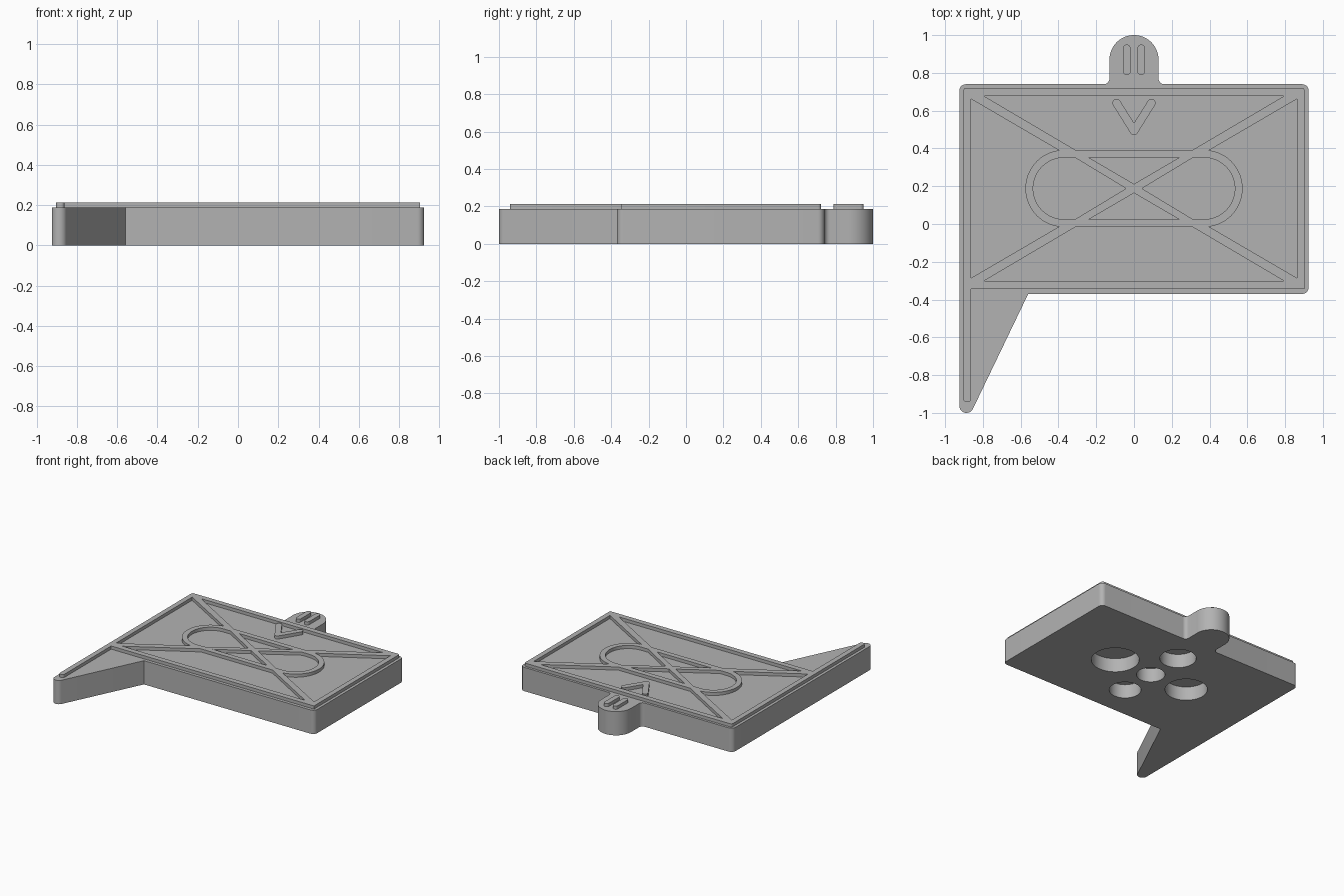
import bpy, bmesh
from math import radians, cos, sin, pi

if "Cube" in bpy.data.objects:
    bpy.data.objects.remove(bpy.data.objects["Cube"])

PLATE_TOP, RIDGE_TOP = 0.187, 0.212
MID_Y = 0.188                       # centre line of the panel

grey = bpy.data.materials.new("plain grey")
grey.use_nodes = True
grey.diffuse_color = (0.45, 0.45, 0.45, 1)
grey.node_tree.nodes["Principled BSDF"].inputs["Base Color"].default_value = (0.45, 0.45, 0.45, 1)


def arc(cx, cy, r, start, end, steps=12):
    angles = [radians(start + (end - start) * i / steps) for i in range(steps + 1)]
    return [(cx + r * cos(a), cy + r * sin(a)) for a in angles]


def circle(cx, cy, r):
    return arc(cx, cy, r, 0, 360, 64)[:-1]


def flip_x(points):
    return [(-x, y) for x, y in reversed(points)]


def flip_y(points):
    return [(x, 2 * MID_Y - y) for x, y in reversed(points)]


def prism(name, outlines, z0, z1):
    """Upright solids from counter-clockwise outlines."""
    bm = bmesh.new()
    for points in outlines:
        low = [bm.verts.new((x, y, z0)) for x, y in points]
        high = [bm.verts.new((x, y, z1)) for x, y in points]
        bm.faces.new(high)
        bm.faces.new(low[::-1])
        for i in range(len(points)):
            j = (i + 1) % len(points)
            bm.faces.new((low[i], low[j], high[j], high[i]))
    bmesh.ops.recalc_face_normals(bm, faces=bm.faces)
    mesh = bpy.data.meshes.new(name)
    bm.to_mesh(mesh)
    bm.free()
    mesh.materials.append(grey)
    obj = bpy.data.objects.new(name, mesh)
    bpy.context.collection.objects.link(obj)
    return obj


def select(obj):
    bpy.ops.object.select_all(action='DESELECT')
    obj.select_set(True)
    bpy.context.view_layer.objects.active = obj


def cut(obj, cutter):
    mod = obj.modifiers.new("cut", 'BOOLEAN')
    mod.operation, mod.solver, mod.object = 'DIFFERENCE', 'EXACT', cutter
    select(obj)
    bpy.ops.object.modifier_apply(modifier=mod.name)
    bpy.data.objects.remove(cutter)


def smooth(obj):
    select(obj)
    bpy.ops.object.shade_smooth_by_angle(angle=radians(30))


# Plate with hanging tab at the back and pointed tail at the front
half_tab = arc(0.16, 0.77, 0.03, 270, 180, 6) + arc(0, 0.87, 0.13, 0, 90, 20)
outline = (arc(0.89, -0.335, 0.035, 270, 360, 8) + arc(0.89, 0.705, 0.035, 0, 90, 8)
           + half_tab + flip_x(half_tab)[1:]
           + arc(-0.89, 0.705, 0.035, 90, 180, 8)
           + arc(-0.887, -0.962, 0.038, 180, 334, 16) + [(-0.56, -0.37)])
plate = prism("plate", [outline], 0, PLATE_TOP)

# Round blind sockets underneath: x, y, radius
sockets = [(0, MID_Y, 0.103), (0.335, MID_Y, 0.173), (-0.335, MID_Y, 0.153),
           (0, 0.495, 0.132), (0, -0.1, 0.115)]
cut(plate, prism("socket_cutter", [circle(*s) for s in sockets], -0.1, 0.11))
smooth(plate)

# Raised lattice: frame, tail strip, crossed bars and long oval
frame = ([(0.903, -0.345)] + arc(0.888, 0.706, 0.015, 0, 90, 4)
         + arc(-0.888, 0.706, 0.015, 90, 180, 4)
         + arc(-0.888, -0.927, 0.015, 180, 270, 4)
         + arc(-0.878, -0.927, 0.015, 270, 360, 4) + [(-0.863, -0.345)])
lattice = prism("raised_lattice", [frame], PLATE_TOP - 0.007, RIDGE_TOP)

upper = [(-0.312, 0.393), (0.312, 0.393), (0.795, 0.678), (-0.795, 0.678)]
wedge = [(0, 0.212), (0.238, 0.351), (-0.238, 0.351)]
side = [(-0.863, 0.662)] + [(-0.863, 2 * MID_Y - 0.662)] + arc(-0.371, MID_Y, 0.204, 262.5, 97.5, 32)
loop = [(-0.042, MID_Y), (-0.312, 0.351)] + arc(-0.371, MID_Y, 0.163, 90, 270, 32) \
    + [(-0.312, 2 * MID_Y - 0.351)]
pockets = [upper, flip_y(upper), wedge, flip_y(wedge), side, flip_x(side), loop, flip_x(loop)]
cut(lattice, prism("pocket_cutter", pockets, 0.1, 0.3))
smooth(lattice)

# Raised arrow mark pointing to the front
turn = 32                           # half angle of the arrow
arm = arc(0.092, 0.64, 0.022, -turn, 180 - turn, 12)
tip = arc(0, 0.493, 0.022, 180 + turn, 360 - turn, 8)
arrow = prism("arrow_mark", [tip + arm + [(0, 0.493 + 0.022 / sin(radians(turn)))] + flip_x(arm)],
              PLATE_TOP - 0.007, RIDGE_TOP)
smooth(arrow)

# Two raised bars on the tab
for name, x in (("left_tab_bar", 0.038), ("right_tab_bar", -0.038)):
    bar = prism(name, [arc(x, 0.93, 0.02, 0, 180) + arc(x, 0.808, 0.02, 180, 360)],
                PLATE_TOP - 0.007, RIDGE_TOP)
    smooth(bar)
